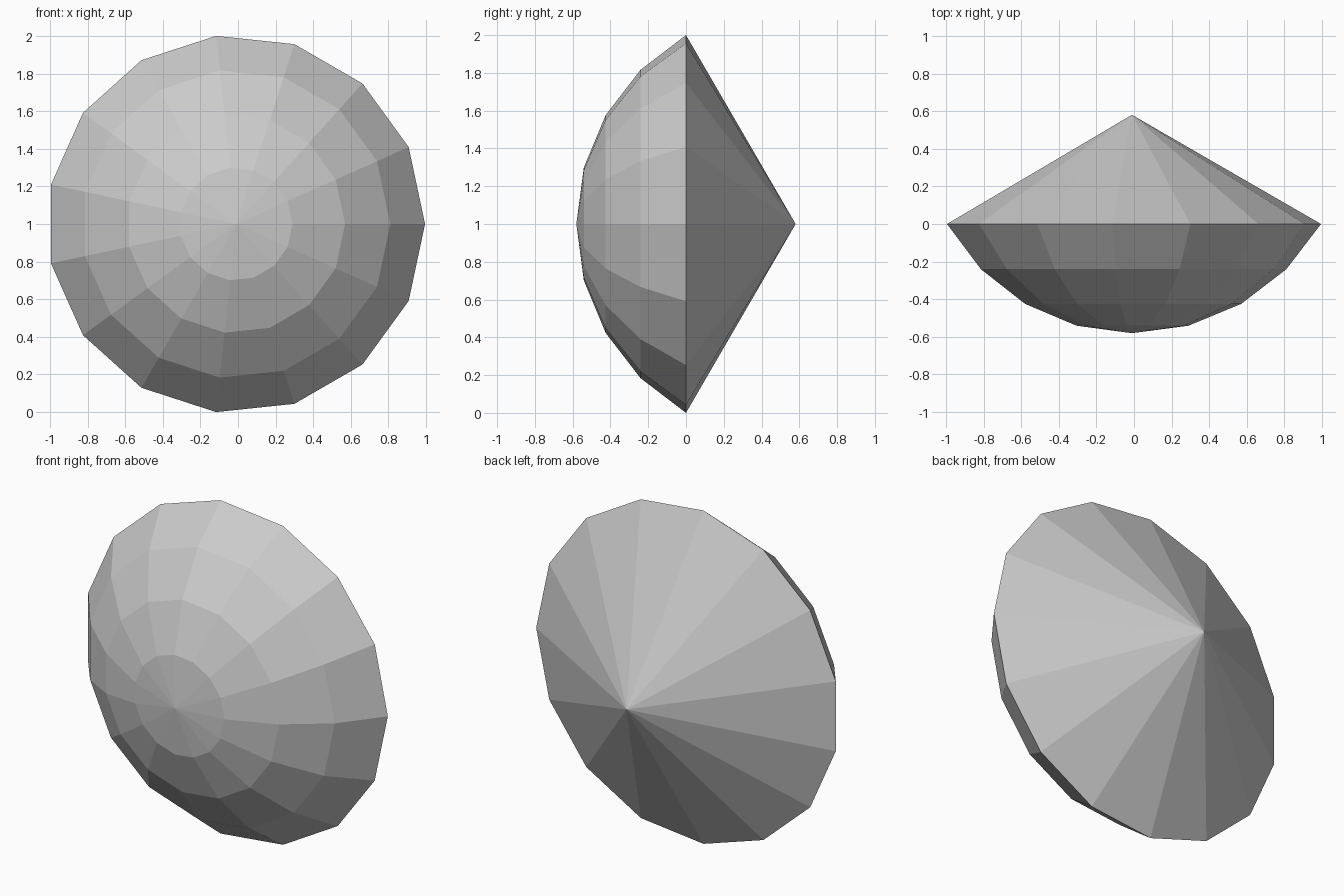
import bpy, bmesh
from math import sin, cos, radians, tau

if "Cube" in bpy.data.objects:
    bpy.data.objects.remove(bpy.data.objects["Cube"])

SIDES = 15
BALL_R = 1.161                # radius of the sphere the dome is cut from
HALF_ANGLE = 60               # half opening angle of the cone
CX, CZ = -0.011, 1.0          # axis position; the cone tip points to +y
TIP_Y = BALL_R * cos(radians(HALF_ANGLE))

bm = bmesh.new()


def ring(angle):
    """Ring of vertices on the sphere at an angle from the axis."""
    a = radians(angle)
    r, y = BALL_R * sin(a), TIP_Y - BALL_R * cos(a)
    return [bm.verts.new((CX + r * cos(tau * i / SIDES), y,
                          CZ + r * sin(tau * i / SIDES))) for i in range(SIDES)]


def fan(tip, loop):
    for i in range(SIDES):
        bm.faces.new((tip, loop[i], loop[(i + 1) % SIDES]))


# Faceted dome facing the front
rings = [ring(a) for a in (15, 30, 45, HALF_ANGLE)]
fan(bm.verts.new((CX, TIP_Y - BALL_R, CZ)), rings[0])
for a, b in zip(rings, rings[1:]):
    for i in range(SIDES):
        j = (i + 1) % SIDES
        bm.faces.new((a[i], b[i], b[j], a[j]))

# Cone narrowing to the sphere centre at the back
fan(bm.verts.new((CX, TIP_Y, CZ)), rings[-1])

bmesh.ops.recalc_face_normals(bm, faces=bm.faces)
mesh = bpy.data.meshes.new("spherical_sector")
bm.to_mesh(mesh)
bm.free()
bpy.context.collection.objects.link(bpy.data.objects.new("spherical_sector", mesh))
